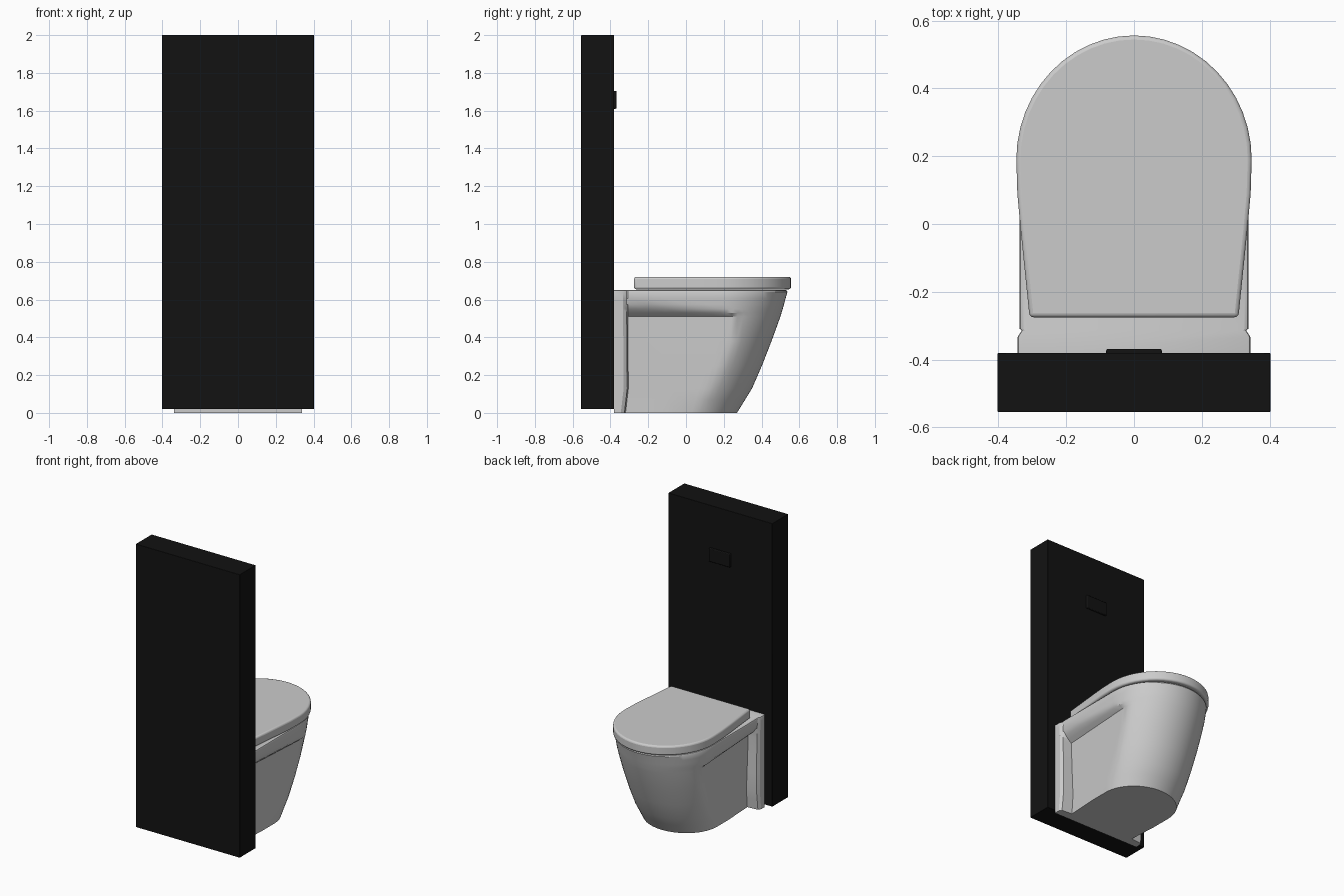
import bpy, bmesh, math

if "Cube" in bpy.data.objects:
    bpy.data.objects.remove(bpy.data.objects["Cube"])

black = bpy.data.materials.new("black_glass")
black.diffuse_color = (0.006, 0.006, 0.006, 1)
black.use_nodes = True
black.node_tree.nodes["Principled BSDF"].inputs["Base Color"].default_value = black.diffuse_color


def finish(name, bm, bevel=0.0, segments=3, mat=None, angle=30):
    bmesh.ops.recalc_face_normals(bm, faces=bm.faces)
    me = bpy.data.meshes.new(name)
    bm.to_mesh(me)
    bm.free()
    ob = bpy.data.objects.new(name, me)
    bpy.context.collection.objects.link(ob)
    if mat:
        me.materials.append(mat)
    if bevel:
        mod = ob.modifiers.new("Bevel", 'BEVEL')
        mod.width, mod.segments = bevel, segments
        mod.limit_method, mod.angle_limit = 'ANGLE', math.radians(40)
    bpy.ops.object.select_all(action='DESELECT')
    ob.select_set(True)
    bpy.context.view_layer.objects.active = ob
    bpy.ops.object.shade_smooth_by_angle(angle=math.radians(angle))
    return ob


def box(name, lo, hi, bevel, mat):
    bm = bmesh.new()
    bmesh.ops.create_cube(bm, size=1)
    for v in bm.verts:
        v.co = [l + (c + 0.5) * (h - l) for l, h, c in zip(lo, hi, v.co)]
    return finish(name, bm, bevel, 2, mat)


def loft(rings):
    """Skin half outlines (front to rear, x >= 0), mirrored across x = 0."""
    bm = bmesh.new()
    loops = []
    for half, z in rings:
        full = half + [(-x, y) for x, y in reversed(half) if x > 1e-6]
        loops.append([bm.verts.new((x, y, z)) for x, y in full])
    n = len(loops[0])
    for a, b in zip(loops, loops[1:]):
        for i in range(n):
            j = (i + 1) % n
            bm.faces.new((a[i], a[j], b[j], b[i]))
    bm.faces.new(loops[0])
    bm.faces.new(loops[-1])
    return bm


def arc(w, yc, yf, n):
    """Quarter ellipse from the front tip to the widest point."""
    return [(w * math.sin(i * math.pi / 2 / n) if i else 0.0,
             yc + (yf - yc) * math.cos(i * math.pi / 2 / n)) for i in range(n + 1)]


def bowl_ring(panel, w, yc, yf, flange, y_step):
    # side panels cut the round front flat, the rear flange stays full width
    pts = arc(w, yc, yf, 16)
    pts += [(w, yc + (y_step - yc) * k / 5) for k in range(1, 6)]
    out = []
    for x, y in pts:
        slant = 0.035 * max(0, min(1, (y + 0.3) / 0.55))
        out.append((min(x, panel + slant), y))
    return out + [(flange - 0.012, y_step - 0.006), (flange, y_step - 0.025), (flange, -0.382)]


# wall panel and flush button
box("cistern_panel", (-0.402, -0.555, 0.02), (0.402, -0.38, 2.0), 0.002, black)
box("flush_button", (-0.082, -0.385, 1.61), (0.082, -0.368, 1.705), 0.005, black)

# bowl: z, panel half width, body half width, arc centre, front, flange, step
levels = [
    (0.00, 0.250, 0.262, 0.03, 0.270, 0.340, -0.320),
    (0.07, 0.252, 0.276, 0.05, 0.313, 0.340, -0.312),
    (0.13, 0.254, 0.288, 0.07, 0.350, 0.340, -0.305),
    (0.25, 0.258, 0.304, 0.11, 0.402, 0.340, -0.306),
    (0.38, 0.262, 0.317, 0.15, 0.453, 0.340, -0.307),
    (0.51, 0.266, 0.328, 0.18, 0.500, 0.341, -0.308),
    (0.53, 0.290, 0.330, 0.18, 0.506, 0.341, -0.308),
    (0.55, 0.310, 0.331, 0.19, 0.512, 0.341, -0.308),
    (0.575, 0.326, 0.333, 0.19, 0.519, 0.342, -0.308),
    (0.605, 0.338, 0.336, 0.19, 0.527, 0.342, -0.308),
    (0.640, 0.345, 0.338, 0.19, 0.537, 0.343, -0.308),
    (0.647, 0.345, 0.335, 0.19, 0.534, 0.341, -0.308),
    (0.650, 0.345, 0.328, 0.19, 0.527, 0.335, -0.308),
]
finish("bowl", loft([(bowl_ring(*lv[1:]), lv[0]) for lv in levels]), angle=32)

# lid with rounded edges
outline = arc(0.347, 0.19, 0.556, 12) + [(0.344, 0.09), (0.334, -0.02), (0.308, -0.275)]
finish("lid", loft([(outline, 0.654), (outline, 0.72)]), bevel=0.012)
